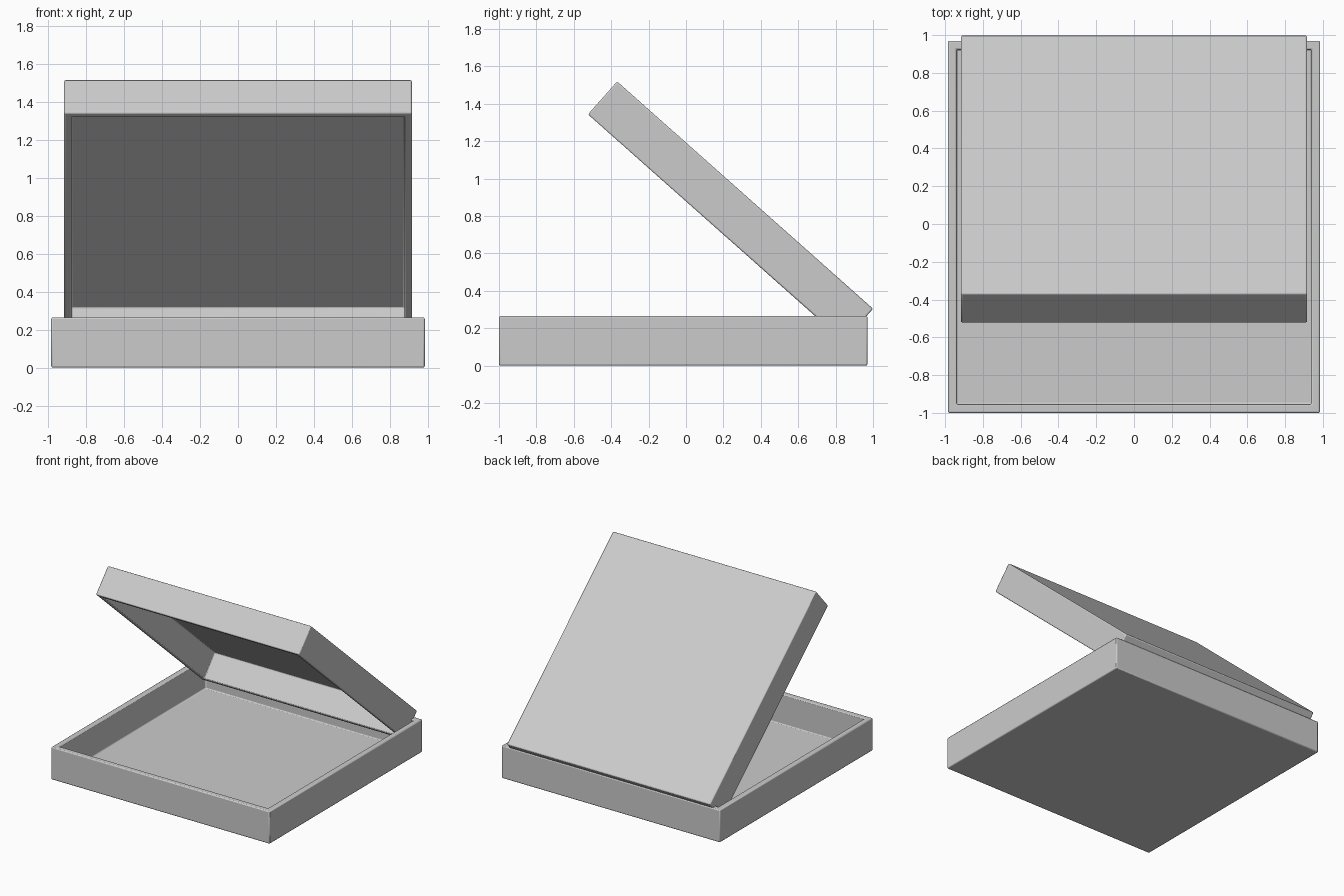
import bpy, bmesh
from math import radians

if "Cube" in bpy.data.objects:
    bpy.data.objects.remove(bpy.data.objects["Cube"])


def tray(name, width, length, height, wall, floor, bevel=0.008):
    """Open-topped box standing on local z = 0."""
    bm = bmesh.new()
    bmesh.ops.create_cube(bm, size=1)
    for v in bm.verts:
        v.co = (v.co.x * width, v.co.y * length, (v.co.z + 0.5) * height)
    bm.normal_update()
    # inset the top to make the rim, then sink a hollow with straight walls
    top = next(f for f in bm.faces if f.normal.z > 0.9)
    bmesh.ops.inset_region(bm, faces=[top], thickness=wall)
    hollow = bmesh.ops.extrude_face_region(bm, geom=[top])["geom"]
    if top.is_valid:
        bmesh.ops.delete(bm, geom=[top], context="FACES_ONLY")
    for v in hollow:
        if isinstance(v, bmesh.types.BMVert):
            v.co.z = floor
    bmesh.ops.recalc_face_normals(bm, faces=bm.faces)
    mesh = bpy.data.meshes.new(name)
    bm.to_mesh(mesh)
    bm.free()
    obj = bpy.data.objects.new(name, mesh)
    bpy.context.collection.objects.link(obj)
    # softened edges
    mod = obj.modifiers.new("Soft edges", "BEVEL")
    mod.width = bevel
    mod.segments = 2
    mod.limit_method = "ANGLE"
    bpy.ops.object.select_all(action="DESELECT")
    obj.select_set(True)
    bpy.context.view_layer.objects.active = obj
    bpy.ops.object.shade_smooth_by_angle(angle=radians(35))
    return obj


# Lower half of the box
base = tray("box_base", 1.97, 1.97, 0.265, 0.065, 0.02)
base.location = (0, -0.015, 0)

# Upper half: a slightly smaller tray turned over and propped open at the back
lid = tray("box_lid", 1.834, 1.83, 0.235, 0.055, 0.02)
lid.rotation_euler.x = radians(180 - 41.6)
lid.location = (0, 0.316, 0.912)
